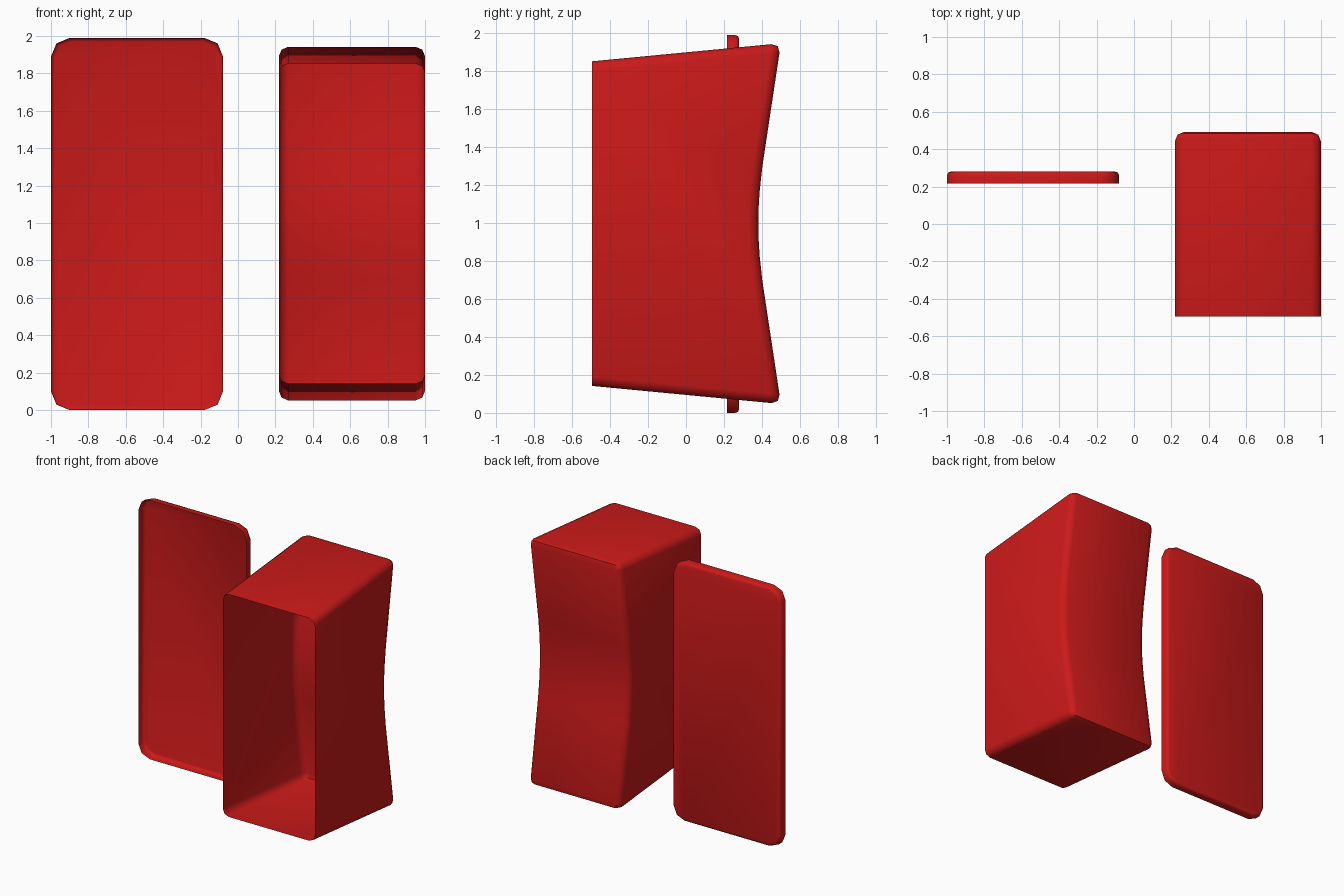
import bpy, bmesh, math

if "Cube" in bpy.data.objects:
    bpy.data.objects.remove(bpy.data.objects["Cube"])

mat = bpy.data.materials.new("red_plastic")
mat.diffuse_color = (0.6, 0.01, 0.01, 1)
mat.use_nodes = True
mat.node_tree.nodes["Principled BSDF"].inputs["Base Color"].default_value = mat.diffuse_color


def extrude_profile(profile, x0, x1):
    """Extrude a closed y-z profile along x."""
    bm = bmesh.new()
    face = bm.faces.new([bm.verts.new((x0, y, z)) for y, z in profile])
    ext = bmesh.ops.extrude_face_region(bm, geom=[face], use_keep_orig=True)
    verts = [v for v in ext["geom"] if isinstance(v, bmesh.types.BMVert)]
    bmesh.ops.translate(bm, verts=verts, vec=(x1 - x0, 0, 0))
    bmesh.ops.recalc_face_normals(bm, faces=bm.faces)
    return bm


def open_front(bm):
    """Remove the face looking towards -y, leaving a thin shell."""
    bm.normal_update()
    fronts = [f for f in bm.faces if f.normal.y < -0.99]
    bmesh.ops.delete(bm, geom=fronts, context='FACES')


def round_edges(bm, edges, radius):
    bmesh.ops.bevel(bm, geom=edges, offset=radius, offset_type='OFFSET',
                    segments=2, profile=0.5, affect='EDGES', clamp_overlap=True)


def finish(bm, name):
    mesh = bpy.data.meshes.new(name)
    bm.normal_update()
    bm.to_mesh(mesh)
    bm.free()
    mesh.materials.append(mat)
    obj = bpy.data.objects.new(name, mesh)
    bpy.context.collection.objects.link(obj)
    bpy.ops.object.select_all(action='DESELECT')
    obj.select_set(True)
    bpy.context.view_layer.objects.active = obj
    bpy.ops.object.shade_smooth_by_angle(angle=math.radians(50))


# Flat cover plate: shallow tray with rounded corners, open at the front
bm = extrude_profile([(0.217, 0), (0.28, 0), (0.28, 1.99), (0.217, 1.99)], -1, -0.08)
corners = [e for e in bm.edges if abs(e.verts[0].co.y - e.verts[1].co.y) > 0.01]
round_edges(bm, corners, 0.1)
open_front(bm)
rim = [e for e in bm.edges if all(v.co.y > 0.27 for v in e.verts)]
round_edges(bm, rim, 0.02)
finish(bm, "cover_plate")

# Deep flared housing with a concave back, open at the front
MID = 0.997
upper_half = [(0.381, 0.06), (0.388, 0.17), (0.402, 0.3), (0.5, 0.95), (-0.495, 0.855)]
profile = [(y, MID + h) for y, h in upper_half]
profile += [(y, MID - h) for y, h in reversed(upper_half)]
bm = extrude_profile(profile, 0.218, 1)
open_front(bm)
sharp = [e for e in bm.edges
         if e.is_manifold and e.calc_face_angle() > math.radians(45)]
round_edges(bm, sharp, 0.05)
finish(bm, "flared_housing")
